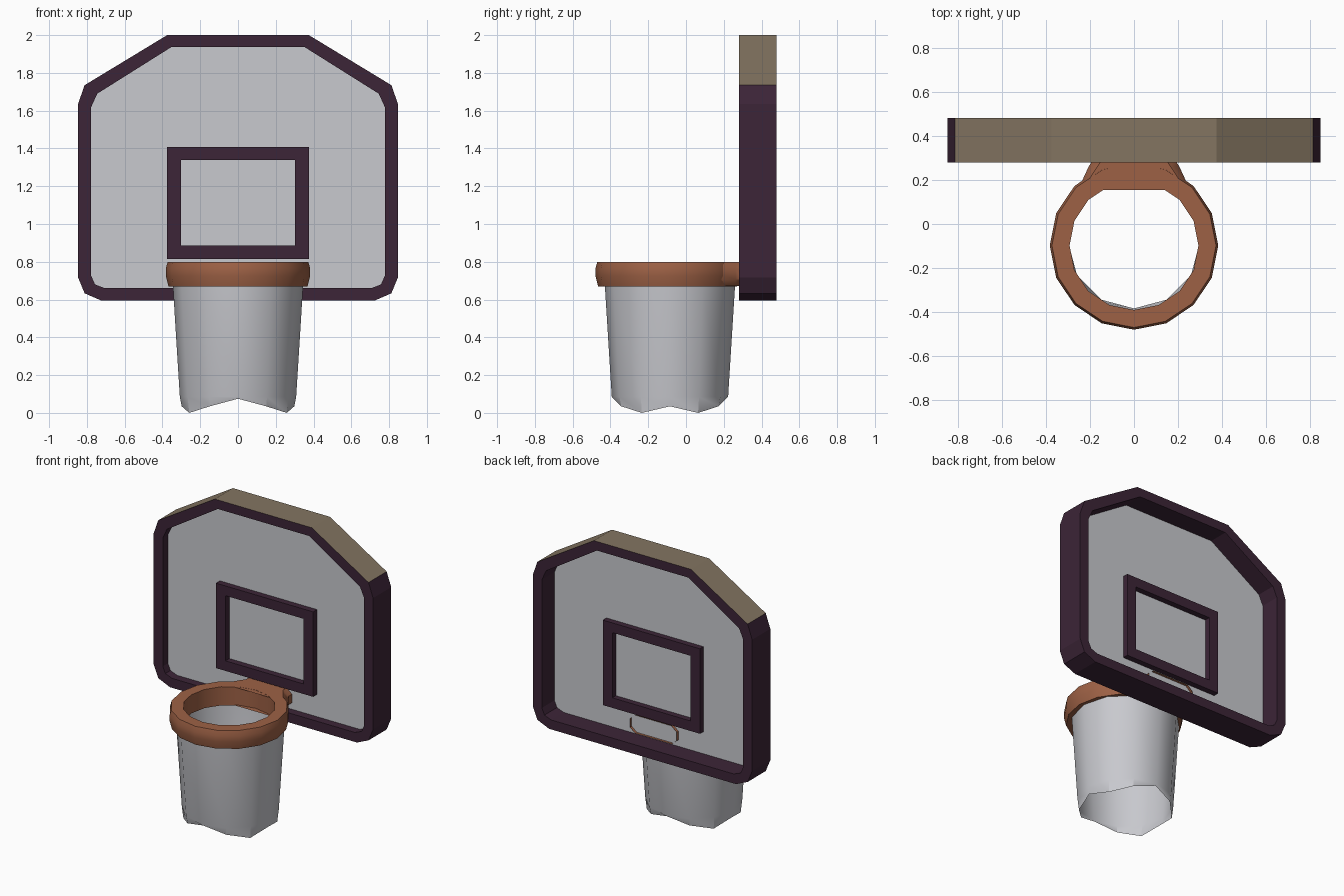
import bpy, bmesh, math

if "Cube" in bpy.data.objects:
    bpy.data.objects.remove(bpy.data.objects["Cube"])


def material(name, rgb):
    m = bpy.data.materials.new(name)
    m.diffuse_color = (*rgb, 1)
    m.use_nodes = True
    m.node_tree.nodes["Principled BSDF"].inputs["Base Color"].default_value = m.diffuse_color
    return m


GREY = material("pale_grey", (0.58, 0.585, 0.62))
PURPLE = material("dark_plum", (0.045, 0.018, 0.038))
TAN = material("dull_tan", (0.23, 0.178, 0.12))
ORANGE = material("rim_orange", (0.34, 0.12, 0.06))


def make(name, verts, faces, mats, smooth=None, closed=True):
    me = bpy.data.meshes.new(name)
    me.from_pydata(verts, [], faces)
    bm = bmesh.new()
    bm.from_mesh(me)
    bmesh.ops.recalc_face_normals(bm, faces=bm.faces)
    bm.to_mesh(me)
    bm.free()
    for m in mats:
        me.materials.append(m)
    if smooth:
        for p in me.polygons:
            p.use_smooth = True
        me.set_sharp_from_angle(angle=math.radians(smooth))
    ob = bpy.data.objects.new(name, me)
    bpy.context.collection.objects.link(ob)
    return ob


def mirrored(half):
    """Close a right-hand half outline (top to bottom) across x = 0."""
    return half + [(-x, z) for x, z in reversed(half)]


def bridge(loops, wrap=False):
    """Quads between successive loops of equal length."""
    n, k = len(loops[0]), len(loops)
    verts = [v for l in loops for v in l]
    faces = []
    for a in range(k if wrap else k - 1):
        b = (a + 1) % k
        for i in range(n):
            j = (i + 1) % n
            faces.append((a * n + i, a * n + j, b * n + j, b * n + i))
    return verts, faces


def frame(name, outer, inner, y0, y1, mats):
    loops = [[(x, y, z) for x, z in o]
             for o, y in ((outer, y0), (outer, y1), (inner, y1), (inner, y0))]
    return make(name, *bridge(loops, True), mats)


# Backboard border, tan on the top and the two slanted edges
outer = mirrored([(0.375, 2.0), (0.812, 1.735), (0.847, 1.635),
                  (0.847, 0.718), (0.812, 0.633), (0.722, 0.594)])
inner = mirrored([(0.352, 1.937), (0.745, 1.69), (0.777, 1.62),
                  (0.777, 0.725), (0.757, 0.68), (0.705, 0.66)])
border = frame("backboard_border", outer, inner, 0.28, 0.48, [PURPLE, TAN])
for p in border.data.polygons:
    if p.normal.z > 0.7 and p.center.z > 1.5:
        p.material_index = 1

# Thin panel set inside the border
n = len(inner)
pv, pf = bridge([[(x, y, z) for x, z in inner] for y in (0.336, 0.342)])
pf += [tuple(range(n)), tuple(range(n, 2 * n))]
make("backboard_panel", pv, pf, [GREY])

# Target rectangle standing proud on both sides of the panel
frame("target_rectangle",
      mirrored([(0.375, 1.408), (0.375, 0.815)]),
      mirrored([(0.302, 1.34), (0.302, 0.885)]), 0.293, 0.382, [PURPLE])

# Hoop: 16-sided ring with a rounded outer wall
CY = -0.0975


def circle(r, z, sides):
    return [(r * math.sin(math.tau * i / sides),
             CY - r * math.cos(math.tau * i / sides), z) for i in range(sides)]


profile = [(0.2925, 0.80), (0.372, 0.80), (0.382, 0.765), (0.382, 0.725),
           (0.368, 0.67), (0.2925, 0.67)]
make("hoop", *bridge([circle(r, z, 16) for r, z in profile], True),
     [ORANGE], 35)


# Bracket: flared tube from the hoop through the panel, open at the back
def section(w):
    return mirrored([(w - 0.04, 0.799), (w, 0.765), (w, 0.705), (w - 0.04, 0.672)])


root = [(x, CY + math.sqrt(0.345 ** 2 - x * x), z) for x, z in section(0.275)]
stations = [root] + [[(x, y, z) for x, z in section(w)]
                     for w, y in ((0.205, 0.262), (0.182, 0.295), (0.18, 0.36))]
make("hoop_bracket", *bridge(stations), [ORANGE], 40)

# Net: 12-sided open sleeve with a wavy lower edge
CY = -0.085
hem_heights = [0.075, 0.035, 0.0, 0.035, 0.0, 0.035]
top = circle(0.345, 0.68, 12)
low = circle(0.308, 0.085, 12)
hem = [(x, y, hem_heights[i % 6]) for i, (x, y, z) in enumerate(circle(0.298, 0, 12))]
make("net", *bridge([top, low, hem]), [GREY], 31)
